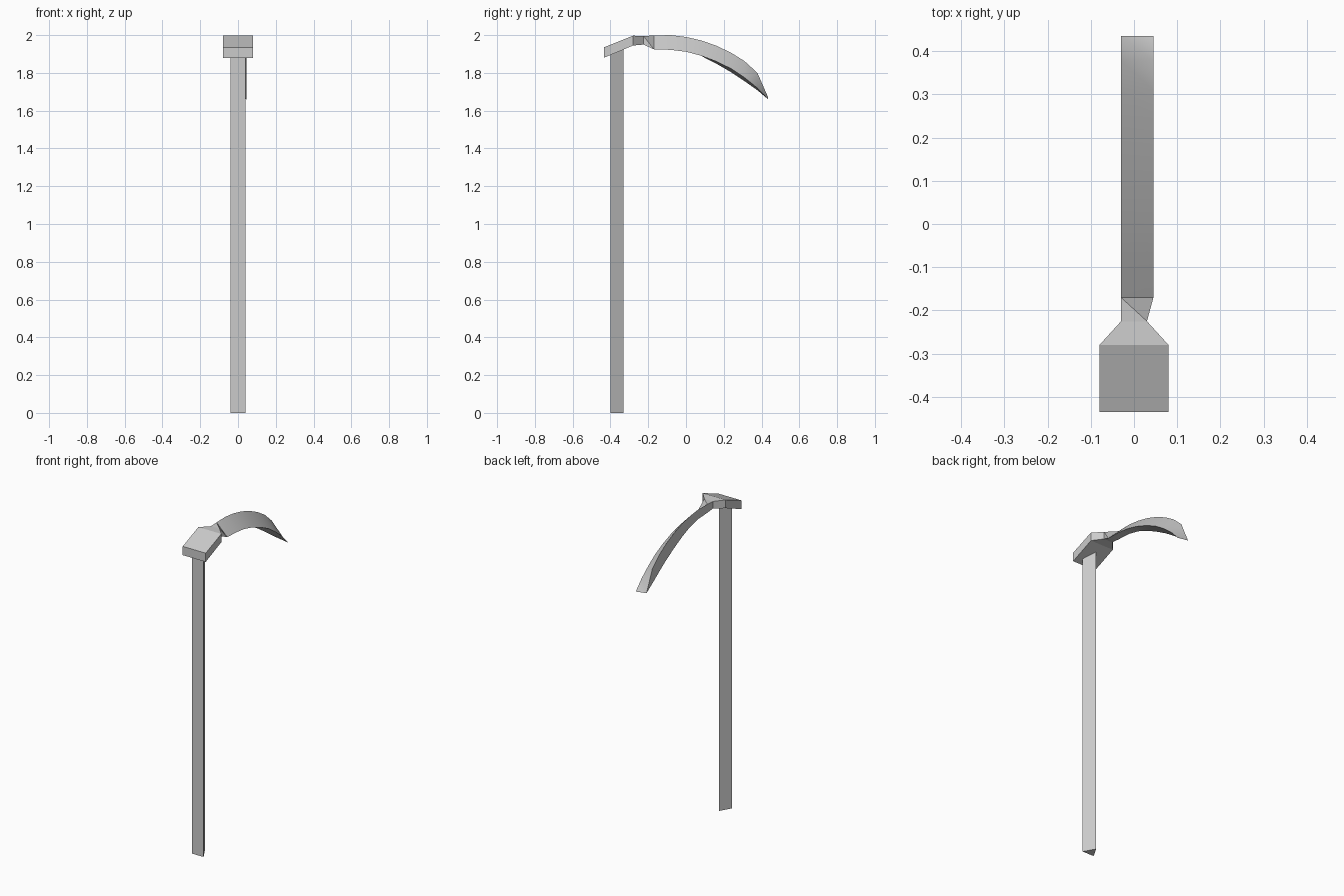
import bpy
import bmesh
import math

cube = bpy.data.objects.get("Cube")
if cube:
    bpy.data.objects.remove(cube, do_unlink=True)

# One plain grey for the whole tool
grey = bpy.data.materials.new("plain_grey")
grey.use_nodes = True
colour = (0.6, 0.6, 0.6, 1)
grey.diffuse_color = colour
grey.node_tree.nodes["Principled BSDF"].inputs["Base Color"].default_value = colour


def loft(name, sections, smooth_angle=None):
    """Skin a list of matching closed sections and cap both ends."""
    bm = bmesh.new()
    rings = [[bm.verts.new(point) for point in section] for section in sections]
    count = len(rings[0])
    for a, b in zip(rings, rings[1:]):
        for i in range(count):
            j = (i + 1) % count
            bm.faces.new((a[i], a[j], b[i]))
            bm.faces.new((a[j], b[j], b[i]))
    bm.faces.new(rings[0])
    bm.faces.new(rings[-1])
    # Corners that share a position collapse into a single edge or point
    bmesh.ops.remove_doubles(bm, verts=bm.verts[:], dist=0.0001)
    bmesh.ops.recalc_face_normals(bm, faces=bm.faces[:])
    mesh = bpy.data.meshes.new(name)
    bm.to_mesh(mesh)
    bm.free()
    mesh.materials.append(grey)
    obj = bpy.data.objects.new(name, mesh)
    bpy.context.collection.objects.link(obj)
    if smooth_angle:
        bpy.ops.object.select_all(action='DESELECT')
        obj.select_set(True)
        bpy.context.view_layer.objects.active = obj
        bpy.ops.object.shade_smooth_by_angle(angle=math.radians(smooth_angle))
    return obj


def rectangle(y, half_width, bottom, top):
    return [(-half_width, y, top), (half_width, y, top),
            (half_width, y, bottom), (-half_width, y, bottom)]


# Shaft: three-sided pole with its flat side to the front
loft("shaft", [[(-0.04, -0.4, z), (0.04, -0.4, z), (0, -0.33, z)]
               for z in (0, 1.93)])

# Head: tilted block that tapers into the neck
neck = rectangle(-0.225, 0.03, 1.95, 1.995)
loft("head", [rectangle(-0.435, 0.08, 1.88, 1.935),
              rectangle(-0.28, 0.08, 1.945, 1.997), neck])

# Blade: triangular section with a thick spine on one side and a cutting edge
# on the other; each row is y, spine top, cutting edge, spine bottom
SPINE_X, EDGE_X = -0.03, 0.045
stations = [
    (-0.17, 1.998, 1.925, 1.945),
    (-0.08, 2.0, 1.922, 1.94),
    (0, 1.99, 1.912, 1.922),
    (0.08, 1.972, 1.891, 1.89),
    (0.16, 1.944, 1.861, 1.849),
    (0.24, 1.906, 1.822, 1.803),
    (0.31, 1.862, 1.775, 1.756),
    (0.378, 1.8, 1.72, 1.708),
]
blade = [neck]
for y, top, edge, bottom in stations:
    cutting = (EDGE_X, y, edge)
    blade.append([(SPINE_X, y, top), cutting, cutting, (SPINE_X, y, bottom)])
# Chisel tip: a straight line across the blade
tip_spine, tip_edge = (SPINE_X, 0.435, 1.67), (EDGE_X, 0.435, 1.66)
blade.append([tip_spine, tip_edge, tip_edge, tip_spine])
loft("blade", blade, smooth_angle=30)
